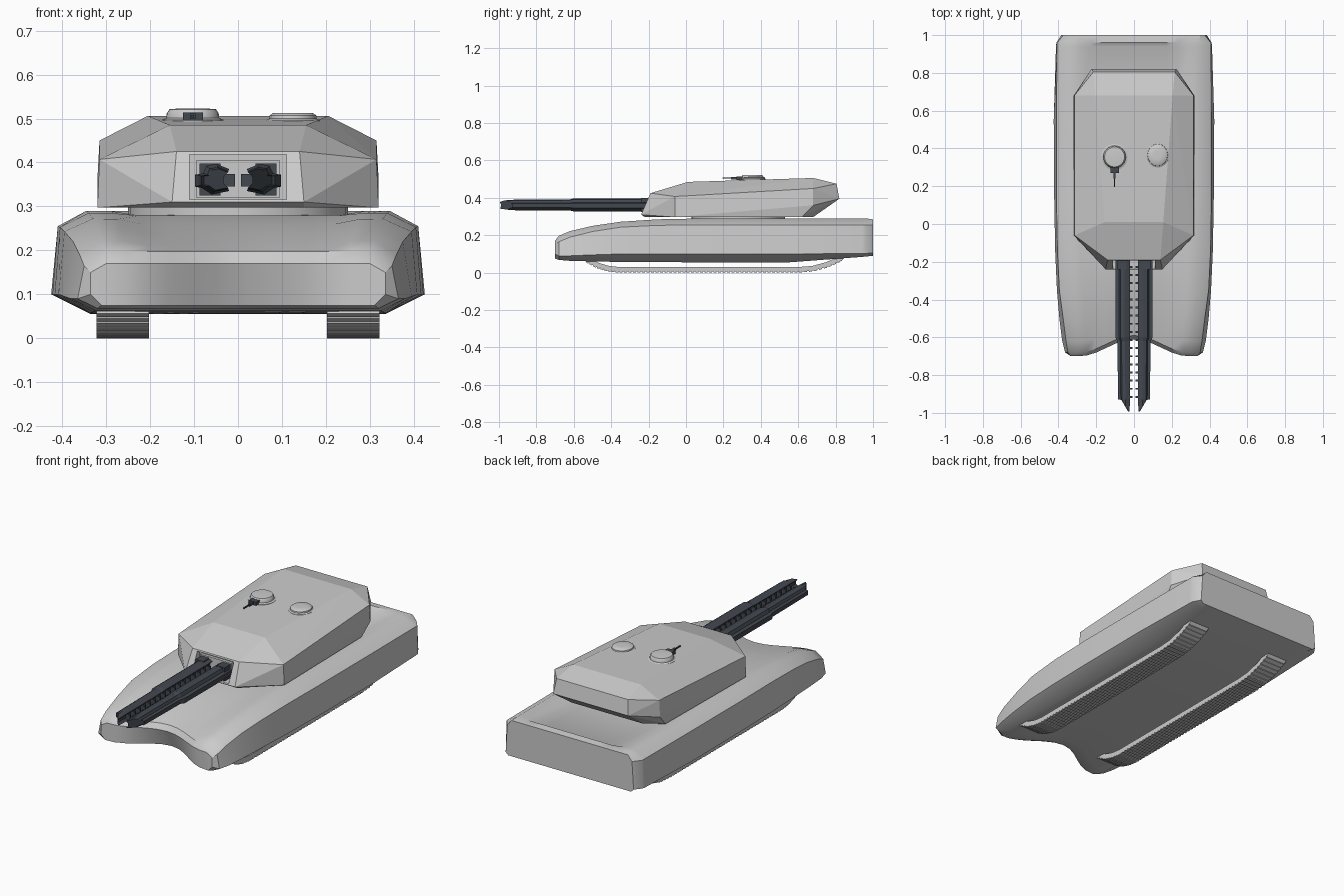
import bpy, bmesh, math
from mathutils import Vector

if "Cube" in bpy.data.objects:
    bpy.data.objects.remove(bpy.data.objects["Cube"])

gun_mat = bpy.data.materials.new("gun_metal")
gun_mat.diffuse_color = (0.055, 0.065, 0.08, 1)
gun_mat.use_nodes = True
gun_mat.node_tree.nodes["Principled BSDF"].inputs["Base Color"].default_value = gun_mat.diffuse_color


def finish(name, bm, mat=None, smooth=None):
    bmesh.ops.recalc_face_normals(bm, faces=bm.faces)
    me = bpy.data.meshes.new(name)
    bm.to_mesh(me)
    bm.free()
    ob = bpy.data.objects.new(name, me)
    bpy.context.collection.objects.link(ob)
    if mat:
        me.materials.append(mat)
    if smooth:
        bpy.ops.object.select_all(action='DESELECT')
        bpy.context.view_layer.objects.active = ob
        ob.select_set(True)
        bpy.ops.object.shade_smooth_by_angle(angle=math.radians(smooth))
    return ob


def add_box(bm, lo, hi):
    v = [bm.verts.new((x, y, z)) for x in (lo[0], hi[0]) for y in (lo[1], hi[1]) for z in (lo[2], hi[2])]
    for f in ((0, 1, 3, 2), (4, 5, 7, 6), (0, 1, 5, 4), (2, 3, 7, 6), (0, 2, 6, 4), (1, 3, 7, 5)):
        bm.faces.new([v[i] for i in f])


def add_loft(bm, rings):
    rows = [[bm.verts.new(p) for p in r] for r in rings]
    n = len(rows[0])
    for a, b in zip(rows, rows[1:]):
        for i in range(n):
            bm.faces.new((a[i], a[(i + 1) % n], b[(i + 1) % n], b[i]))
    bm.faces.new(rows[0])
    bm.faces.new(rows[-1])


def lathe(name, cx, cy, profile, n=20, sy=1.0):
    bm = bmesh.new()
    add_loft(bm, [[(cx + r * math.cos(2 * math.pi * i / n), cy + sy * r * math.sin(2 * math.pi * i / n), z)
                   for i in range(n)] for r, z in profile])
    return finish(name, bm, smooth=35)


# Hull: cross-sections lofted along y, with a notch swept into the nose
# y, top x, top z, shoulder x, z, low x, z, bottom x, z, notch amount, deck dip
stations = [
    (-.70, .30, .170, .335, .150, .335, .100, .31, .075, 1, 0),
    (-.68, .305, .197, .35, .165, .365, .090, .32, .068, 1, 0),
    (-.62, .31, .222, .36, .190, .38, .090, .325, .063, .95, .01),
    (-.50, .32, .250, .375, .220, .395, .095, .33, .06, .7, .015),
    (-.35, .33, .272, .395, .243, .408, .100, .335, .057, .35, .012),
    (-.15, .34, .285, .405, .253, .417, .100, .335, .056, 0, .006),
    (.10, .345, .290, .41, .255, .422, .100, .335, .055, 0, .01),
    (.55, .345, .290, .41, .255, .425, .100, .335, .055, 0, .012),
    (.94, .345, .290, .408, .255, .413, .102, .345, .084, 0, .012),
    (.96, .345, .290, .407, .255, .411, .103, .35, .086, 0, 0),
    (1.0, .35, .285, .375, .255, .385, .105, .37, .090, 0, 0)]
cols = [i / 6 for i in range(-6, 7)]


def notch(x):
    return .09 * (1 + math.cos(math.pi * min(abs(x) / .29, 1))) / 2


bm = bmesh.new()
rows = []
for y, tx, tz, sx, sz, lx, lz, bx, bz, k, dip in stations:
    top = [(c * tx, y + k * notch(c * tx), tz - dip * min(1, max(0, (.85 - abs(c)) / .18))) for c in cols]
    bot = [(c * bx, y + 1.45 * k * notch(c * bx), bz) for c in reversed(cols)]
    ring = top + [(sx, y, sz), (lx, y, lz)] + bot + [(-lx, y, lz), (-sx, y, sz)]
    rows.append([bm.verts.new(p) for p in ring])
n, c = len(rows[0]), len(cols)
for a, b in zip(rows, rows[1:]):
    for i in range(n):
        bm.faces.new((a[i], a[(i + 1) % n], b[(i + 1) % n], b[i]))
for r in (rows[0], rows[-1]):
    for i in range(c - 1):
        bm.faces.new((r[i], r[i + 1], r[2 * c - i], r[2 * c + 1 - i]))
    bm.faces.new(r[c - 1:c + 3])
    bm.faces.new((r[2 * c + 1], r[2 * c + 2], r[2 * c + 3], r[0]))
finish("hull", bm, smooth=32)

# Tracks: curved band plus cross bars
path = [Vector(p) for p in ((-.58, .10), (-.54, .058), (-.48, .025), (-.42, .007), (-.36, 0), (.60, 0),
                            (.68, .006), (.76, .028), (.83, .06), (.87, .11))]
for side, label in ((-1, "left"), (1, "right")):
    x0, x1 = sorted((side * .202, side * .322))
    bm = bmesh.new()
    rings = []
    for i, p in enumerate(path):
        t = (path[min(i + 1, len(path) - 1)] - path[max(i - 1, 0)]).normalized()
        nrm = Vector((-t.y, t.x))
        a, b = p + nrm * .005, p + nrm * .03
        rings.append([(x0, *a), (x1, *a), (x1, *b), (x0, *b)])
    add_loft(bm, rings)
    for p, q in zip(path, path[1:]):
        d = q - p
        t = d.normalized()
        nrm = Vector((-t.y, t.x))
        count = max(1, round(d.length / .024))
        for j in range(count):
            m = p + d * (j + .5) / count
            corners = [m - t * .008, m + t * .008, m + t * .008 + nrm * .008, m - t * .008 + nrm * .008]
            add_loft(bm, [[(x, *k) for k in corners] for x in (x0, x1)])
    finish(label + "_track", bm)

# Turret: faceted convex shell with a gun recess cut into the front
half = [(.15, -.22, .297), (.15, -.24, .31), (.14, -.19, .425), (.32, -.06, .297), (.315, -.06, .407),
        (.155, .01, .485), (.205, .68, .506), (.315, .68, .45), (.32, .68, .36), (.31, .62, .297),
        (.21, .68, .297), (.215, .805, .475), (.225, .82, .395)]
bm = bmesh.new()
for x, y, z in half:
    bm.verts.new((x, y, z))
    bm.verts.new((-x, y, z))
bmesh.ops.convex_hull(bm, input=bm.verts[:])
bmesh.ops.dissolve_limit(bm, angle_limit=.02, verts=bm.verts[:], edges=bm.edges[:])
turret = finish("turret", bm)
bm = bmesh.new()
add_box(bm, (-.11, -.4, .316), (.11, -.175, .418))
cutter = finish("recess_cutter", bm)
cutter.hide_render = True
cutter.hide_set(True)
mod = turret.modifiers.new("recess", 'BOOLEAN')
mod.operation, mod.object, mod.solver = 'DIFFERENCE', cutter, 'EXACT'
bm = bmesh.new()
add_box(bm, (-.095, -.19, .32), (.095, -.17, .405))
finish("gun_mount_plate", bm)
lathe("turret_ring", 0, .28, [(.25, .26), (.25, .30)], 32)

# Twin rail guns: extruded profile stepping down to a slanted tip
profile = [(.02, .335), (.034, .35), (.034, .37), (.02, .385), (.05, .397), (.072, .392), (.08, .375),
           (.098, .372), (.098, .345), (.082, .342), (.06, .327)]


def section(s, y, k, slant=0):
    return [(s * (.03 + (x - .03) * k), y + slant * max(0, x - .03), .36 + (z - .36) * k) for x, z in profile]


for s, label in ((-1, "left"), (1, "right")):
    bm = bmesh.new()
    add_loft(bm, [section(s, -.175, 1), section(s, -.60, 1), section(s, -.62, .85),
                  section(s, -.93, .8), section(s, -.995, .7, 1.2)])
    for i in range(17):  # comb teeth facing the other barrel
        y = -.92 + i * .043
        xa, xb = sorted((s * .007, s * .045))
        add_box(bm, (xa, y, .345), (xb, y + .01, .374))
    xa, xb = sorted((s * .04, s * .088))
    add_box(bm, (xa, -.24, .325), (xb, -.17, .398))
    finish(label + "_rail_gun", bm, gun_mat)

# Roof hatches
lathe("commander_cupola", -.103, .355,
      [(.070, .47), (.070, .497), (.060, .501), (.059, .512), (.053, .521), (.03, .523)], 24)
lathe("loader_hatch", .125, .365,
      [(.062, .47), (.061, .496), (.054, .500), (.053, .507), (.046, .512), (.02, .513)], 16, 1.1)

# Cupola machine gun
bm = bmesh.new()
add_box(bm, (-.125, .27, .496), (-.08, .305, .514))
add_box(bm, (-.109, .24, .499), (-.097, .28, .511))
add_box(bm, (-.106, .195, .502), (-.100, .25, .508))
finish("roof_machine_gun", bm, gun_mat)
